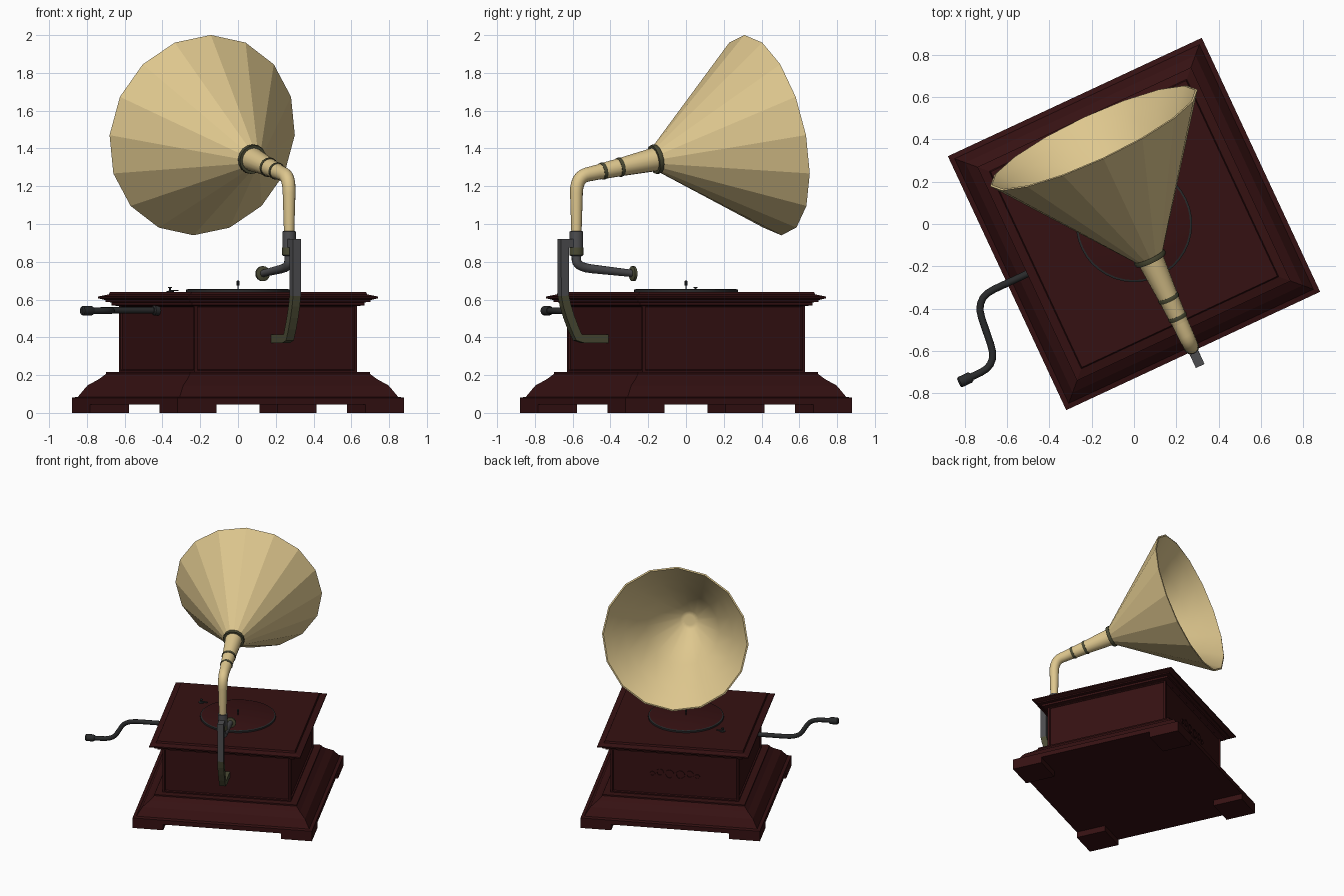
import bpy, bmesh, math
from mathutils import Matrix, Vector

if "Cube" in bpy.data.objects:
    bpy.data.objects.remove(bpy.data.objects["Cube"])

TURN = Matrix.Rotation(math.radians(25), 4, 'Z')   # the whole model stands turned by 25 degrees
V = Vector


def material(name, rgb):
    m = bpy.data.materials.new(name)
    m.diffuse_color = (*rgb, 1)
    m.use_nodes = True
    m.node_tree.nodes["Principled BSDF"].inputs["Base Color"].default_value = m.diffuse_color
    return m


WOOD = material("dark_red_wood", (0.036, 0.0055, 0.006))
CREAM = material("cream_horn", (0.73, 0.57, 0.27))
BLACK = material("black_metal", (0.022, 0.023, 0.024))
STEEL = material("grey_steel", (0.075, 0.075, 0.08))
OLIVE = material("aged_brass", (0.07, 0.07, 0.035))


def finish(bm, name, mats, M=Matrix(), smooth=None, flip=False):
    bmesh.ops.recalc_face_normals(bm, faces=bm.faces)
    if flip:
        bmesh.ops.reverse_faces(bm, faces=bm.faces)
    me = bpy.data.meshes.new(name)
    bm.to_mesh(me)
    bm.free()
    for m in mats if isinstance(mats, (list, tuple)) else [mats]:
        me.materials.append(m)
    ob = bpy.data.objects.new(name, me)
    bpy.context.collection.objects.link(ob)
    ob.matrix_world = TURN @ M
    if smooth:
        bpy.ops.object.select_all(action='DESELECT')
        ob.select_set(True)
        bpy.context.view_layer.objects.active = ob
        bpy.ops.object.shade_smooth_by_angle(angle=math.radians(smooth))
    return ob


def skin(bm, rings, cap_start=True, cap_end=True):
    n = len(rings[0])
    for a, b in zip(rings, rings[1:]):
        for i in range(n):
            j = (i + 1) % n
            bm.faces.new((a[i], a[j], b[j], b[i]))
    if cap_start:
        bm.faces.new(rings[0][::-1])
    if cap_end:
        bm.faces.new(rings[-1])


def lathe(name, profile, mats, sides=24, M=Matrix(), smooth=35, phase=0.0, caps=(True, True), flip=False):
    """Turn (radius, height) points around z."""
    bm = bmesh.new()
    rings = [[bm.verts.new((r * math.cos(phase + math.tau * i / sides),
                            r * math.sin(phase + math.tau * i / sides), z)) for i in range(sides)]
             for r, z in profile]
    skin(bm, rings, *caps)
    return finish(bm, name, mats, M, smooth, flip)


def square(name, profile, mats):
    """Square moulding from (half width, height) points."""
    return lathe(name, [(h * math.sqrt(2), z) for h, z in profile], mats, 4, smooth=None, phase=math.pi / 4)


def box(name, lo, hi, mat):
    lo, hi = V(lo), V(hi)
    bm = bmesh.new()
    bmesh.ops.create_cube(bm, size=1, matrix=Matrix.Translation((lo + hi) / 2) @ Matrix.Diagonal((*(hi - lo), 1)))
    return finish(bm, name, mat)


def fillet(pts, d, steps=5):
    """Round the inner corners of a path."""
    pts = [V(p) for p in pts]
    out = [pts[0]]
    for a, b, c in zip(pts, pts[1:], pts[2:]):
        p = b + (a - b).normalized() * min(d, (a - b).length * .48)
        q = b + (c - b).normalized() * min(d, (c - b).length * .48)
        for k in range(steps + 1):
            t = k / steps
            out.append(p * (1 - t) ** 2 + b * 2 * t * (1 - t) + q * t * t)
    return out + [pts[-1]]


def sweep(name, path, r0, r1, normal, mats, sides=12, phase=0.0, smooth=40):
    """Tube along a flat path, with radius going from r0 to r1."""
    bm = bmesh.new()
    n = V(normal)
    lengths = [0.0]
    for a, b in zip(path, path[1:]):
        lengths.append(lengths[-1] + (b - a).length)
    rings = []
    for k, p in enumerate(path):
        t = (path[min(k + 1, len(path) - 1)] - path[max(k - 1, 0)]).normalized()
        s = t.cross(n)
        r = r0 + (r1 - r0) * lengths[k] / lengths[-1]
        rings.append([bm.verts.new(p + r * (math.cos(a) * n + math.sin(a) * s))
                      for a in (phase + math.tau * i / sides for i in range(sides))])
    skin(bm, rings)
    return finish(bm, name, mats, smooth=smooth)


# Cabinet: feet, stepped base, body with sunk panels, lid
for sx in (-1, 1):
    for sy in (-1, 1):
        xs, ys = sorted((sx * .662, sx * .435)), sorted((sy * .662, sy * .435))
        box("foot", (xs[0], ys[0], 0), (xs[1], ys[1], .05), WOOD)
square("base", [(.662, .045), (.662, .08), (.638, .085), (.60, .145), (.555, .178), (.525, .207),
                (.525, .217), (.47, .217)], WOOD)
bm = bmesh.new()
bmesh.ops.create_cube(bm, size=1, matrix=Matrix.Translation((0, 0, .395)) @ Matrix.Diagonal((.948, .948, .37, 1)))
bmesh.ops.recalc_face_normals(bm, faces=bm.faces)
bmesh.ops.inset_individual(bm, faces=[f for f in bm.faces if abs(f.normal.z) < .5], thickness=.022)
panels = [f for f in bm.faces if abs(f.normal.z) < .5 and f.calc_area() > .2]
bmesh.ops.inset_individual(bm, faces=panels, thickness=.006, depth=-.01)
finish(bm, "cabinet_body", WOOD)
square("lid", [(.474, .565), (.504, .57), (.504, .585), (.527, .588), (.527, .597), (.557, .607), (.557, .616),
               (.515, .627), (.51, .64)], WOOD)

# Low relief scrolls on the panel under the horn mouth
for sx in (-1, 1):
    for x, z, r in ((.04, .39, .035), (.11, .40, .028), (.165, .385, .02)):
        M = Matrix.Translation((sx * x, .464, z)) @ Matrix.Rotation(-math.pi / 2, 4, 'X')
        lathe("carved_scroll", [(r, 0), (r, .006), (r - .008, .006), (r - .008, 0)], WOOD, 16, M, caps=(False, False))

# Turntable with dark edge, spindle and brake
ob = lathe("turntable", [(.275, .636), (.275, .652), (.265, .656)], [BLACK, WOOD], 40)
for f in ob.data.polygons:
    f.material_index = 1 if f.normal.z > .95 else 0
lathe("spindle", [(.004, .65), (.004, .675), (.008, .676), (.008, .698), (.004, .702)], BLACK, 10)
lathe("brake_knob", [(.02, .638), (.02, .645), (.006, .647), (.006, .66), (.011, .661), (.011, .666)], BLACK, 10,
      Matrix.Translation((-.305, .197, 0)))
box("brake_lever", (-.305, .19, .644), (-.26, .202, .65), BLACK)

# Crank on the side
side = Matrix.Translation((-.44, 0, .543)) @ Matrix.Rotation(-math.pi / 2, 4, 'Y')
lathe("crank_socket", [(.028, 0), (.028, .05), (.022, .058)], BLACK, 12, side)
sweep("crank_rod", fillet([(-.45, 0, .543), (-.83, 0, .543), (-.865, -.33, .541), (-1.05, -.33, .541)], .10),
      .017, .017, (0, 0, 1), BLACK)
grip = Matrix.Translation((-1.0, -.33, .541)) @ Matrix.Rotation(-math.pi / 2, 4, 'Y')
lathe("crank_grip", [(.02, 0), (.026, .01), (.026, .06), (.02, .068)], BLACK, 12, grip)

# Bracket on the back: brass foot, steel upright
path = [V((0, *p)) for p in ((-.46, .392), (-.60, .392), (-.635, .40), (-.66, .45), (-.685, .51), (-.705, .57),
                             (-.716, .62), (-.718, .92))]
ob = sweep("bracket", path, .032, .032, (1, 0, 0), [STEEL, OLIVE], 4, math.pi / 4, None)
for f in ob.data.polygons:
    f.material_index = 1 if f.center.z < .6 else 0
box("bracket_arm", (-.022, -.72, .875), (.022, -.65, .92), STEEL)

# Sleeve, tone arm and sound box
lathe("arm_sleeve", [(.03, .83), (.036, .835), (.036, .96), (.03, .962)], [STEEL, OLIVE], 16,
      Matrix.Translation((0, -.64, 0)))
lathe("sleeve_band", [(.037, .835), (.037, .875)], OLIVE, 16, Matrix.Translation((0, -.64, 0)))
sweep("tone_arm", fillet([(0, -.64, .85), (0, -.64, .772), (0, -.31, .738)], .09), .026, .019, (1, 0, 0), STEEL)
lathe("sound_box", [(.03, -.012), (.04, -.008), (.04, .006), (.028, .012), (.012, .02)], OLIVE, 16,
      Matrix.Translation((0, -.308, .737)) @ Matrix.Rotation(-math.pi / 2, 4, 'X'))

# Horn pipe, then everything along the tilted horn axis
TILT = math.radians(11.5)
AXIS = Matrix.Translation((0, -.64, 1.249)) @ Matrix.Rotation(TILT - math.pi / 2, 4, 'X')
sweep("horn_pipe", fillet([(0, -.64, .95), (0, -.64, 1.249), AXIS @ V((0, 0, .13))], .085, 6),
      .027, .040, (1, 0, 0), CREAM, 16)
lathe("horn_neck", [(.039, .12), (.043, .16), (.048, .26), (.064, .48)], CREAM, 16, AXIS)
for r, s, w in ((.047, .158, .010), (.053, .259, .010), (.080, .472, .012)):
    lathe("horn_ring", [(r - .02, s - w), (r - .003, s - w), (r, s), (r - .003, s + w), (r - .02, s + w)],
          OLIVE, 16, AXIS, caps=(False, False))

# Sixteen-sided horn: faceted outside, smooth inside
MOUTH = 1.111
lathe("horn_outside", [(.066, .47), (.075, .485), (.541, MOUTH), (.530, MOUTH + .003)], CREAM, 16, AXIS,
      smooth=None, caps=(True, False))
lathe("horn_inside", [(.04, .50), (.068, .503), (.27, .785), (.40, .955), (.485, 1.06), (.530, MOUTH + .003)],
      CREAM, 16, AXIS, smooth=60, caps=(True, False), flip=True)
